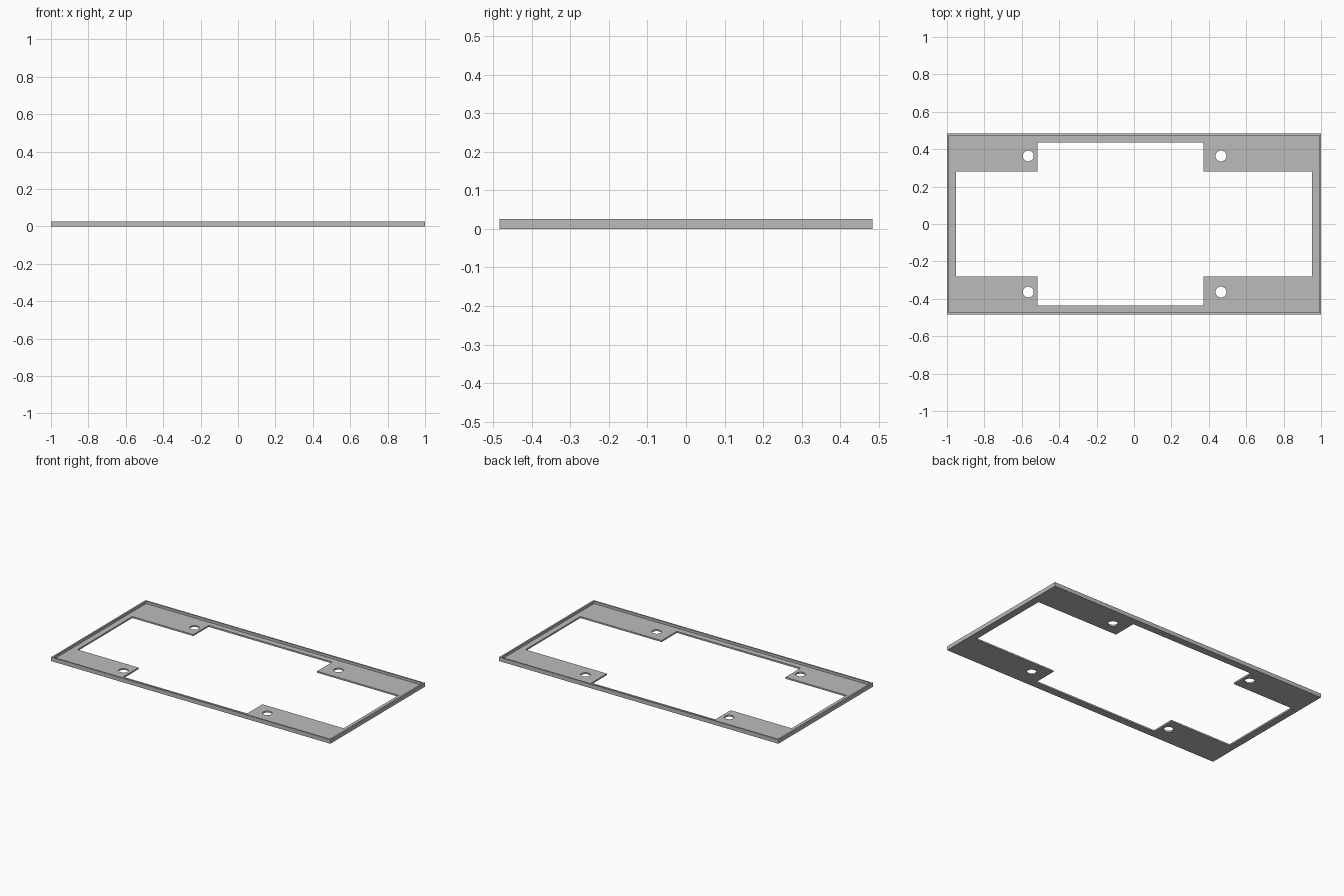
import bpy
import math

cube = bpy.data.objects.get("Cube")
if cube:
    bpy.data.objects.remove(cube, do_unlink=True)

HALF_X, HALF_Y, HEIGHT = 1.0, 0.483, 0.026
FLOOR, LIP = 0.01, 0.01

grey = bpy.data.materials.new("plain grey")
grey.use_nodes = True
colour = (0.5, 0.5, 0.5, 1)
grey.diffuse_color = colour
grey.node_tree.nodes["Principled BSDF"].inputs["Base Color"].default_value = colour


def box(name, x0, x1, half_y, z0, z1):
    bpy.ops.mesh.primitive_cube_add(size=1, location=((x0 + x1) / 2, 0, (z0 + z1) / 2))
    obj = bpy.context.object
    obj.name = name
    obj.scale = (x1 - x0, 2 * half_y, z1 - z0)
    bpy.ops.object.transform_apply(location=True, rotation=False, scale=True)
    return obj


def cut(target, cutter):
    cutter.hide_render = True
    mod = target.modifiers.new(cutter.name, 'BOOLEAN')
    mod.operation = 'DIFFERENCE'
    mod.solver = 'EXACT'
    mod.object = cutter
    bpy.context.view_layer.objects.active = target
    bpy.ops.object.modifier_apply(modifier=mod.name)
    bpy.data.objects.remove(cutter, do_unlink=True)


# Solid plate
frame = box("mounting_frame", -HALF_X, HALF_X, HALF_Y, 0, HEIGHT)
frame.data.materials.append(grey)

# Shallow pocket that leaves a thin raised lip around the edge
cut(frame, box("pocket", LIP - HALF_X, HALF_X - LIP, HALF_Y - LIP, FLOOR, 1))

# Cross-shaped window: a long opening and a taller, off-centre one
cut(frame, box("long_opening", -0.953, 0.953, 0.28, -1, 1))
cut(frame, box("tall_opening", -0.516, 0.371, 0.436, -1, 1))

# Screw hole in each corner tab
for x in (-0.565, 0.465):
    for y in (-0.364, 0.364):
        bpy.ops.mesh.primitive_cylinder_add(vertices=32, radius=0.029, depth=1, location=(x, y, 0))
        hole = bpy.context.object
        hole.name = "screw_hole"
        cut(frame, hole)

# Flat faces, smooth hole walls
bpy.ops.object.select_all(action='DESELECT')
frame.select_set(True)
bpy.context.view_layer.objects.active = frame
bpy.ops.object.shade_smooth_by_angle(angle=math.radians(30))
